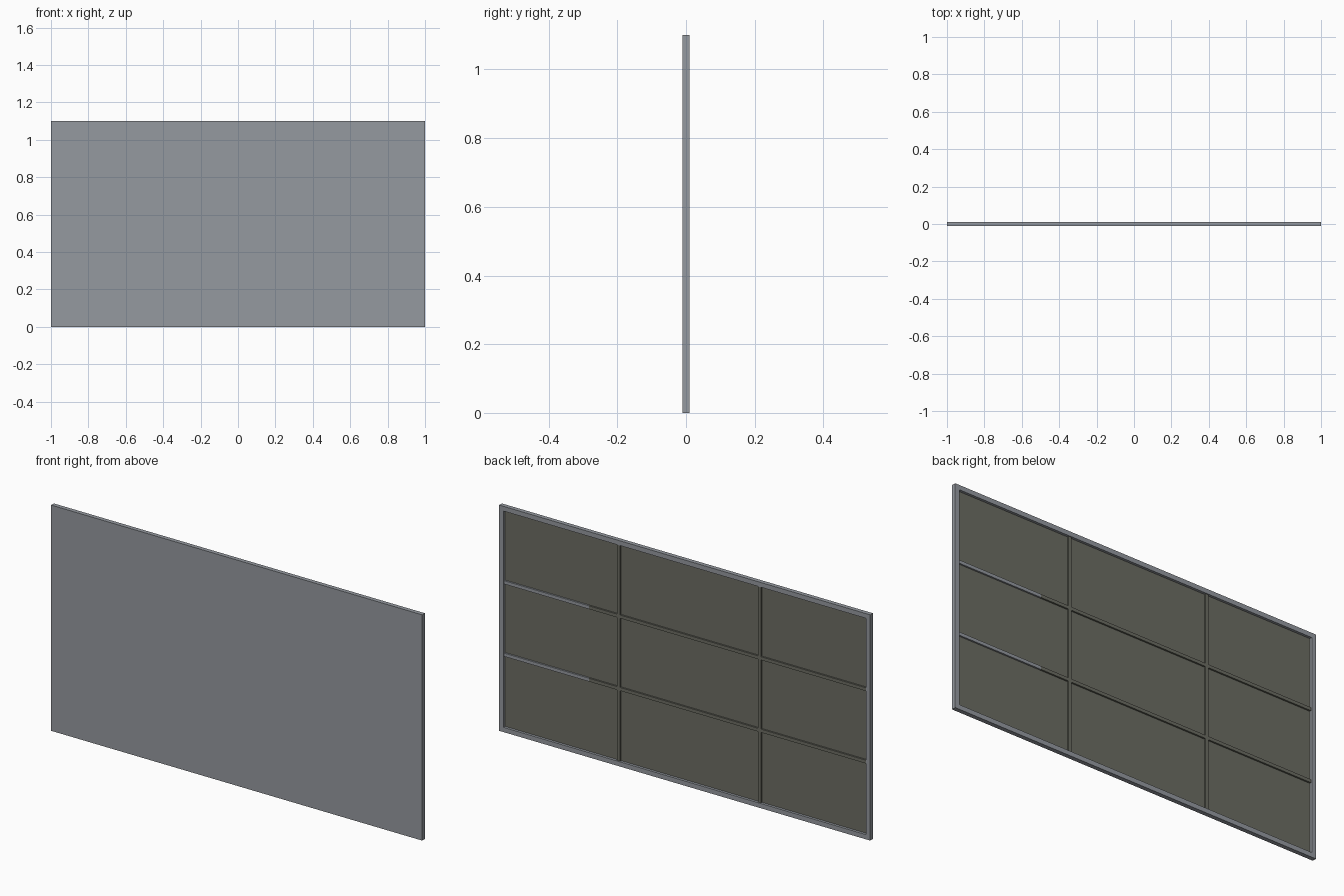
import bpy

if "Cube" in bpy.data.objects:
    bpy.data.objects.remove(bpy.data.objects["Cube"])

W, H, T = 2.0, 1.1, 0.021      # outer size of the panel
BORDER = 0.023                 # width of the back frame
Y0, Y1 = -T / 2, T / 2         # front and back planes
YP = -0.002                    # recessed back surface
YR = 0.006                     # back surface of the ribs
RIB = 0.016                    # rib width


def material(name, rgb):
    m = bpy.data.materials.new(name)
    m.diffuse_color = (*rgb, 1)
    m.use_nodes = True
    m.node_tree.nodes["Principled BSDF"].inputs["Base Color"].default_value = m.diffuse_color
    return m


grey = material("blue grey", (0.30, 0.32, 0.35))
olive = material("olive grey", (0.15, 0.153, 0.125))


def box(name, x0, x1, y0, y1, z0, z1, mat):
    bpy.ops.mesh.primitive_cube_add(
        size=1, location=((x0 + x1) / 2, (y0 + y1) / 2, (z0 + z1) / 2))
    ob = bpy.context.object
    ob.name = name
    ob.scale = (x1 - x0, y1 - y0, z1 - z0)
    bpy.ops.object.transform_apply(location=False, rotation=False, scale=True)
    ob.data.materials.append(mat)
    return ob


xi = W / 2 - BORDER

# Front sheet, with its recessed back face in olive
sheet = box("front_sheet", -W / 2, W / 2, Y0, YP, 0, H, grey)
sheet.data.materials.append(olive)
for f in sheet.data.polygons:
    if f.normal.y > 0.9:
        f.material_index = 1

# Raised frame around the back
box("frame_top", -W / 2, W / 2, YP, Y1, H - BORDER, H, grey)
box("frame_bottom", -W / 2, W / 2, YP, Y1, 0, BORDER, grey)
for side, x0, x1 in (("left", -W / 2, -xi), ("right", xi, W / 2)):
    box("frame_" + side, x0, x1, YP, Y1, BORDER, H - BORDER, grey)

# Upright ribs
for x in (-0.40, 0.36):
    box("upright_rib", x - RIB / 2, x + RIB / 2, YP, YR, BORDER, H - BORDER, olive)

# Cross ribs, paler towards one end
for z in (0.375, 0.728):
    spans = ((-xi, -0.408, olive), (-0.392, 0.352, olive),
             (0.368, 0.52, olive), (0.52, xi, grey))
    for x0, x1, mat in spans:
        box("cross_rib", x0, x1, YP, YR, z - RIB / 2, z + RIB / 2, mat)
